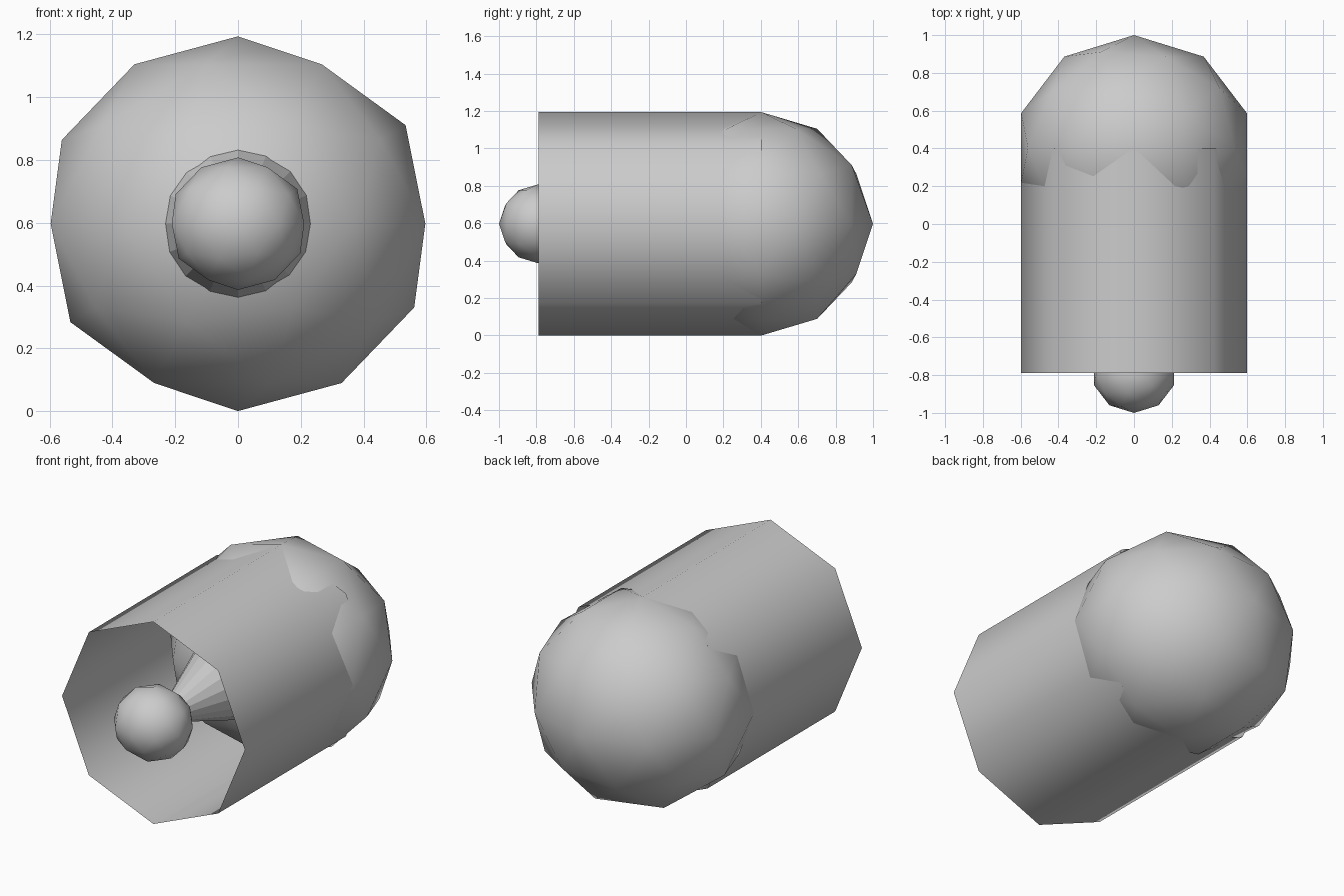
import bpy
from math import pi

if "Cube" in bpy.data.objects:
    bpy.data.objects.remove(bpy.data.objects["Cube"])

R, r = 0.597, 0.211            # large and small ball radii
BACK, FRONT = 1 - R, -1 + r    # ball centres along y


def finish(name, smooth):
    obj = bpy.context.object
    obj.name = name
    if smooth:
        bpy.ops.object.shade_smooth()
    return obj


def ball(name, radius, y):
    # low-poly icosphere, stretched in x so its width equals its height
    bpy.ops.mesh.primitive_ico_sphere_add(
        subdivisions=2, radius=radius, location=(0, y, R), rotation=(0, 0, pi))
    obj = finish(name, True)
    obj.scale.x = 1 / 0.95106


# large back ball and small front ball
ball("large_ball", R, BACK)
ball("small_ball", r, FRONT)

# open eight-sided sleeve between the ball centres
bpy.ops.mesh.primitive_cylinder_add(
    vertices=8, radius=R, depth=BACK - FRONT, end_fill_type='NOTHING',
    location=(0, (BACK + FRONT) / 2, R), rotation=(pi / 2, 0, 0))
finish("sleeve", True)

# faceted cone, tip in the small ball, widening into the large ball
bpy.ops.mesh.primitive_cone_add(
    vertices=16, radius1=0.413, radius2=0, depth=BACK - FRONT,
    location=(0, (BACK + FRONT) / 2, R), rotation=(pi / 2, 0, 0))
finish("inner_cone", False)
